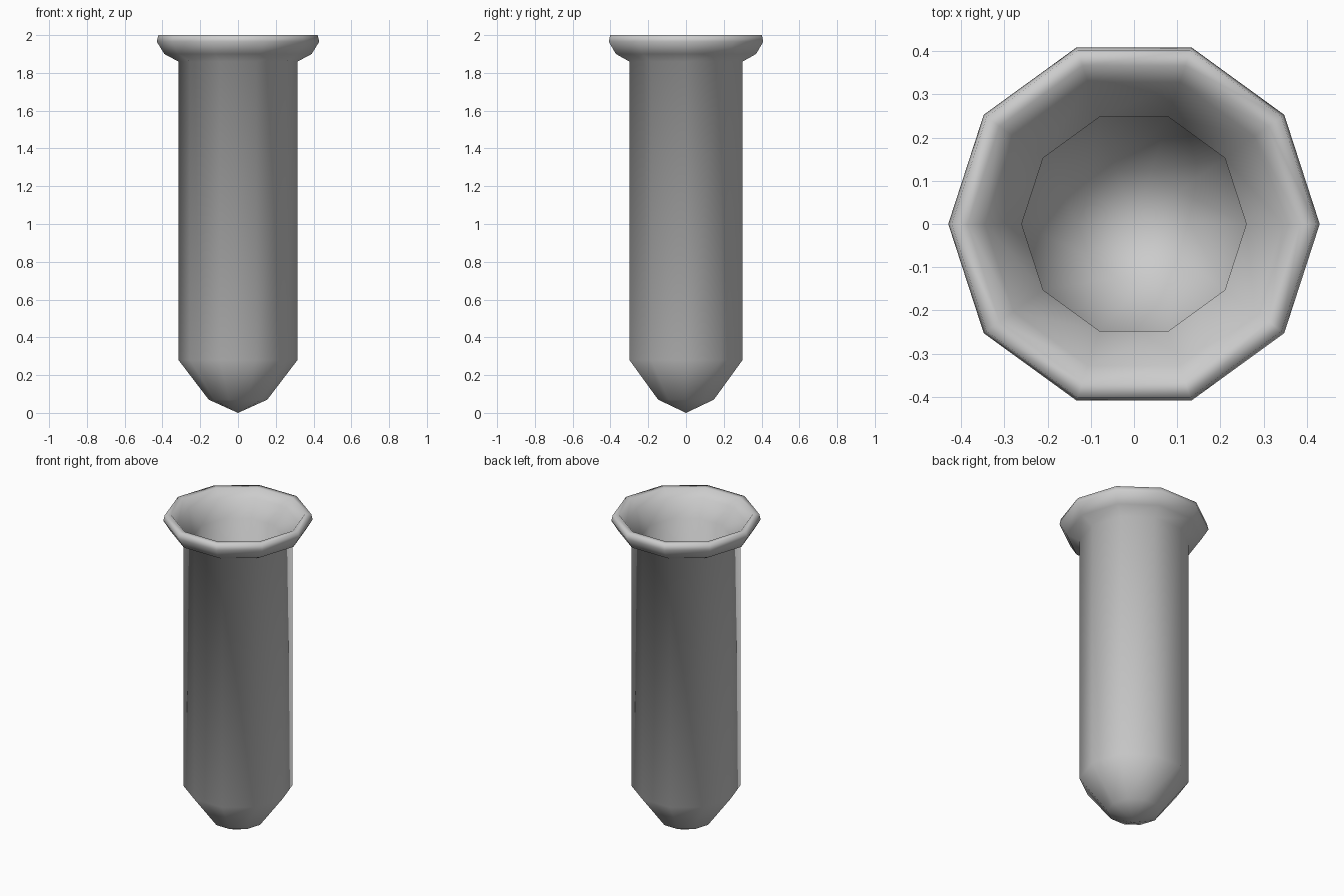
import bpy, bmesh, math

if "Cube" in bpy.data.objects:
    bpy.data.objects.remove(bpy.data.objects["Cube"])

SIDES = 10

# Closed lathe profile (radius, height): outside going up, over the lip, inside going down
profile = [(0, 0), (0.155, 0.07), (0.315, 0.28), (0.315, 1.86),
           (0.39, 1.90), (0.43, 1.965), (0.422, 2.0), (0.385, 2.0),
           (0.345, 1.95), (0.26, 1.86), (0.26, 0.30), (0.13, 0.12), (0, 0.06)]


def lathe(name, points, sides):
    bm = bmesh.new()
    rings = []
    for r, z in points:
        if r == 0:
            rings.append([bm.verts.new((0, 0, z))] * sides)
        else:
            rings.append([bm.verts.new((r * math.cos(2 * math.pi * i / sides),
                                        r * math.sin(2 * math.pi * i / sides), z))
                          for i in range(sides)])
    for a, b in zip(rings, rings[1:]):
        for i in range(sides):
            j = (i + 1) % sides
            corners = list(dict.fromkeys((a[i], a[j], b[j], b[i])))
            bm.faces.new(corners).smooth = True
    bmesh.ops.recalc_face_normals(bm, faces=bm.faces)
    mesh = bpy.data.meshes.new(name)
    bm.to_mesh(mesh)
    bm.free()
    obj = bpy.data.objects.new(name, mesh)
    bpy.context.collection.objects.link(obj)
    return obj


# Hollow tube with flared lip and pointed round bottom
lathe("test_tube", profile, SIDES)
